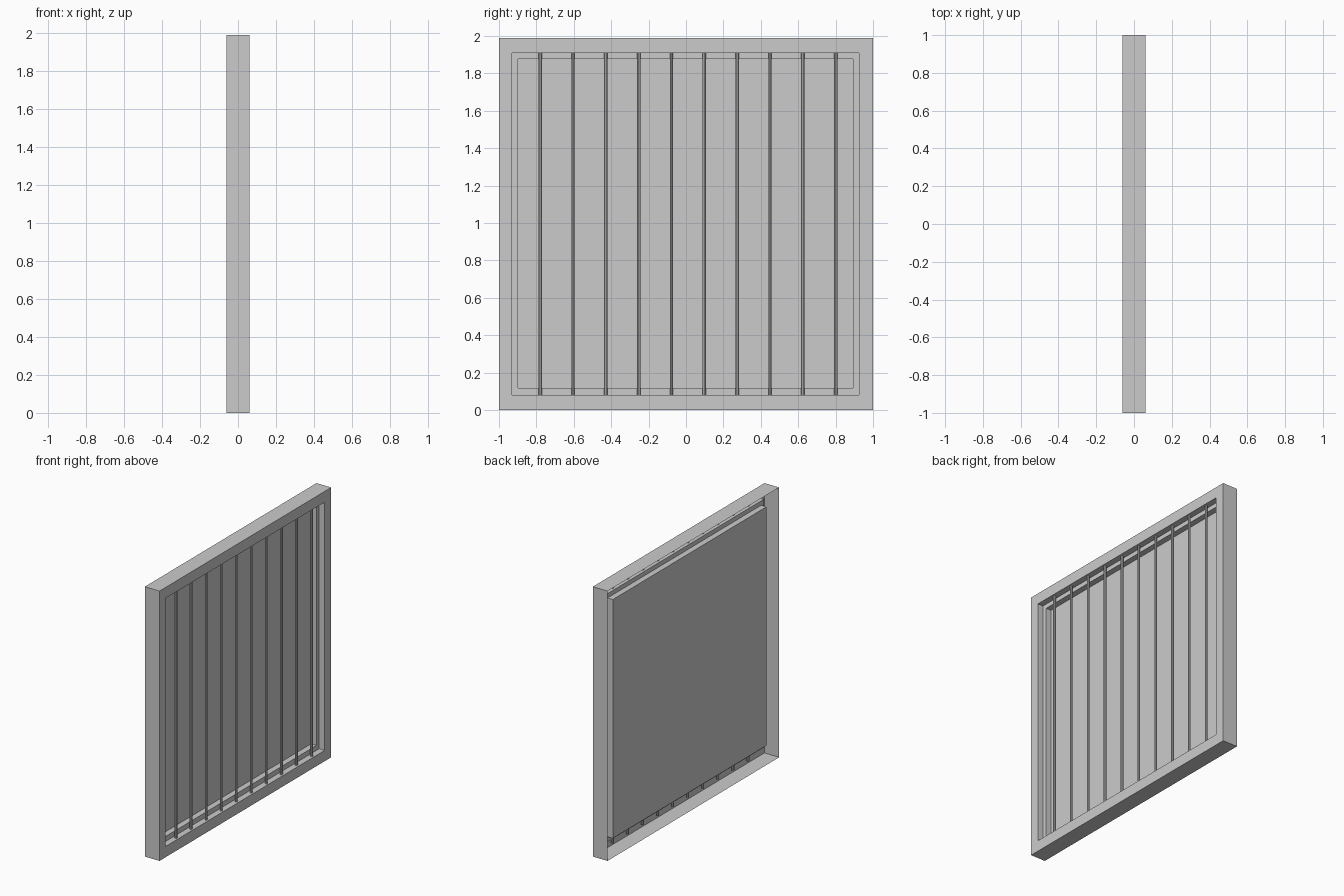
import bpy, bmesh

if "Cube" in bpy.data.objects:
    bpy.data.objects.remove(bpy.data.objects["Cube"])

def mesh_object(name, bm):
    me = bpy.data.meshes.new(name)
    bm.to_mesh(me)
    bm.free()
    ob = bpy.data.objects.new(name, me)
    bpy.context.collection.objects.link(ob)
    return ob

# Stepped frame shell, open at the rear: rings of (x, y min, y max, z min, z max)
rings = [
    (-0.06, -1.0, 1.0, 0.0, 1.99),          # open rear edge
    (0.06, -1.0, 1.0, 0.0, 1.99),           # front outer edge
    (0.06, -0.93, 0.925, 0.08, 1.91),       # front opening
    (0.015, -0.93, 0.925, 0.08, 1.91),      # end of first reveal
    (0.015, -0.897, 0.893, 0.117, 1.878),   # inner step
    (-0.028, -0.897, 0.893, 0.117, 1.878),  # panel edge
]
bm = bmesh.new()
loops = [[bm.verts.new((x, y, z)) for y, z in ((y0, z0), (y1, z0), (y1, z1), (y0, z1))]
         for x, y0, y1, z0, z1 in rings]
for a, b in zip(loops, loops[1:]):
    for i in range(4):
        j = (i + 1) % 4
        bm.faces.new((a[i], a[j], b[j], b[i]))
bm.faces.new(loops[-1])                      # recessed panel
bmesh.ops.recalc_face_normals(bm, faces=bm.faces)
frame = mesh_object("window_frame", bm)

# Row of vertical bars, running slightly into the frame
for k in range(10):
    y = -0.78 + k * (1.58 / 9)
    bpy.ops.mesh.primitive_cylinder_add(vertices=8, radius=0.009, depth=1.93,
                                        location=(0.04, y, 0.995))
    bpy.context.object.name = f"bar_{k + 1}"
    bpy.ops.object.shade_smooth_by_angle()
